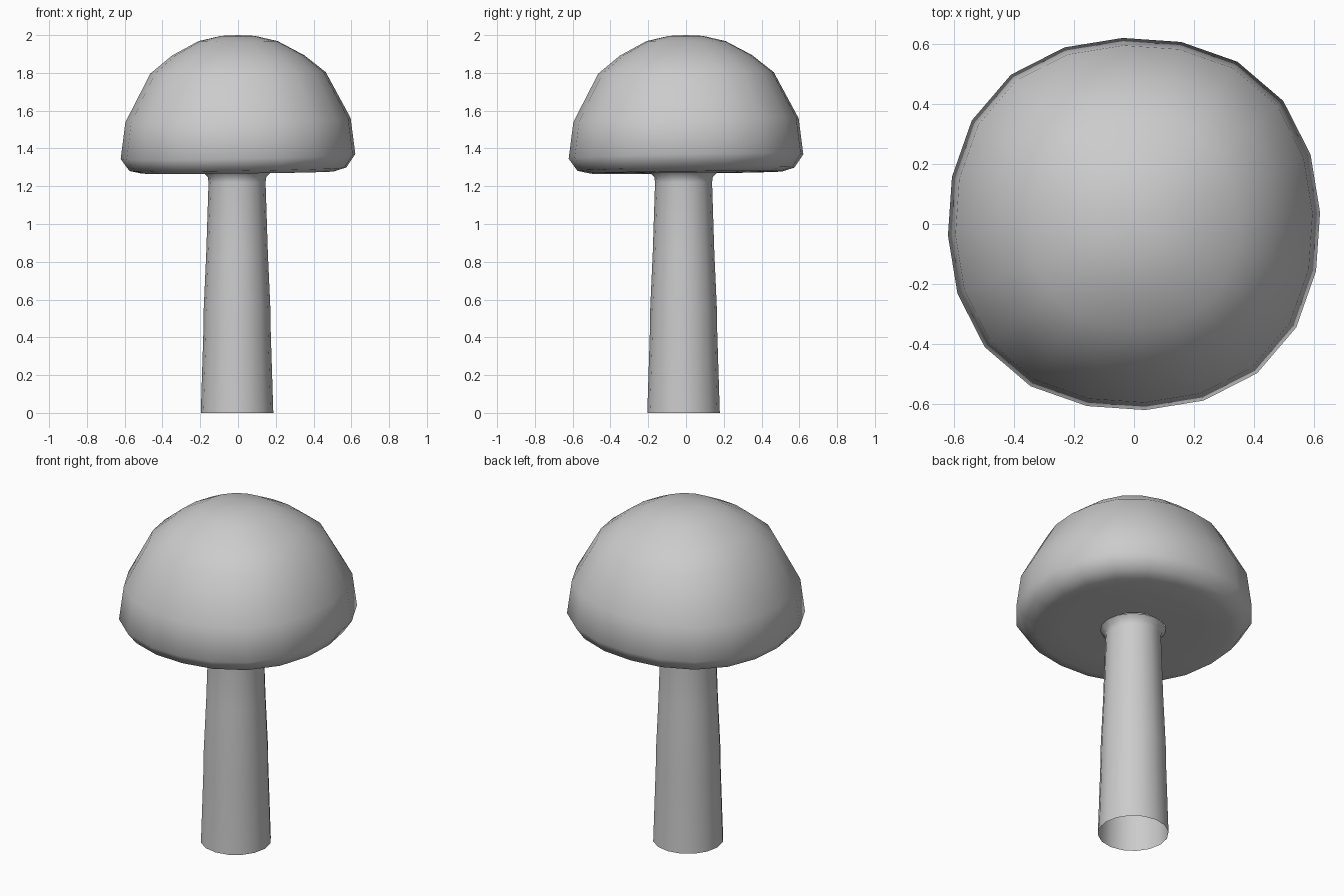
import bpy, bmesh
from math import sin, cos, pi, radians

if "Cube" in bpy.data.objects:
    bpy.data.objects.remove(bpy.data.objects["Cube"])


def lathe(name, rings, sides, phase=0, square=0, tilt=0, centre=(0, 0), tip=None):
    """Revolve (radius, height) rings; square bulges the diagonals."""
    bm = bmesh.new()
    loops = []
    for r, z in rings:
        loop = []
        for i in range(sides):
            a = phase + 2 * pi * i / sides
            rr = r * (1 + square * sin(2 * a) ** 2)
            x, y = rr * cos(a), rr * sin(a)
            # slight lean, strongest at the widest rings
            dz = tilt * (x + y) * (r / 0.62) ** 3
            loop.append(bm.verts.new((x + centre[0], y + centre[1], z + dz)))
        loops.append(loop)
    for a, b in zip(loops, loops[1:]):
        for i in range(sides):
            j = (i + 1) % sides
            bm.faces.new((a[i], a[j], b[j], b[i]))
    if tip is not None:
        t = bm.verts.new((centre[0], centre[1], tip))
        for i in range(sides):
            bm.faces.new((loops[-1][i], loops[-1][(i + 1) % sides], t))
    for f in bm.faces:
        f.smooth = True
    bm.normal_update()
    me = bpy.data.meshes.new(name)
    bm.to_mesh(me)
    bm.free()
    ob = bpy.data.objects.new(name, me)
    bpy.context.collection.objects.link(ob)
    return ob


# Stem: open at the foot, flared where it meets the cap
lathe("stem", [(0.192, 0), (0.178, 0.44), (0.177, 0.54), (0.163, 0.85),
               (0.151, 1.22), (0.155, 1.25), (0.178, 1.272)],
      16, centre=(-0.005, -0.013))

# Cap: squarish dome with a tucked rim and flat underside
lathe("cap", [(0.165, 1.272), (0.36, 1.271), (0.51, 1.273), (0.575, 1.29),
              (0.622, 1.357), (0.597, 1.55), (0.465, 1.80), (0.35, 1.893),
              (0.21, 1.968), (0.09, 1.996)],
      20, phase=radians(3.5), square=0.04, tilt=0.02, tip=2.0)
